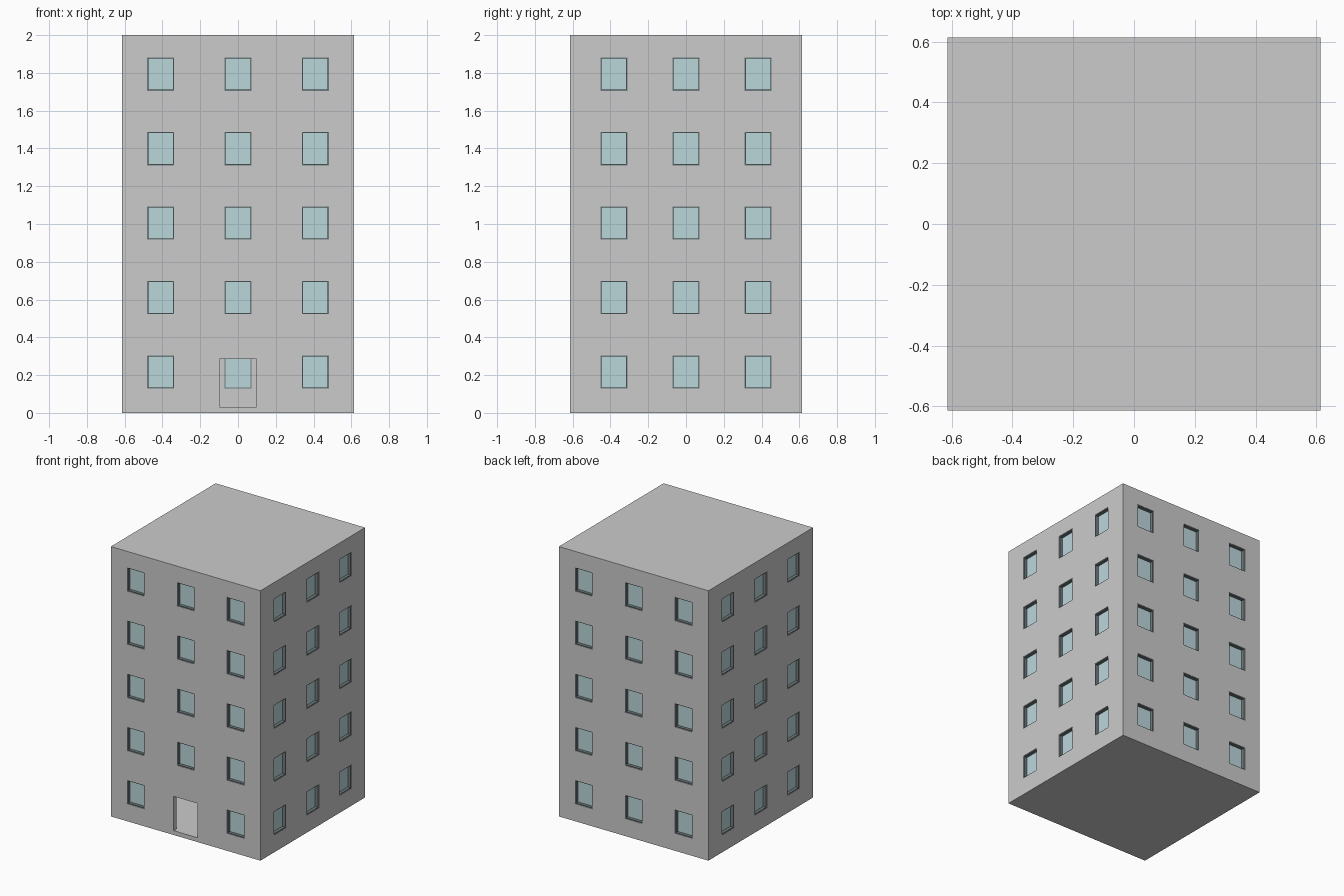
import bpy, bmesh
from mathutils import Matrix, Vector
from math import pi

if "Cube" in bpy.data.objects:
    bpy.data.objects.remove(bpy.data.objects["Cube"])

R = 0.613          # half width of the block
H = 2.0            # height
T = 0.032          # wall thickness
WIN_W, WIN_H = 0.142, 0.176
ROWS = [0.217 + 0.394 * i for i in range(5)]


def add_box(bm, lo, hi, turn=Matrix.Identity(4)):
    lo, hi = Vector(lo), Vector(hi)
    m = turn @ Matrix.Translation((lo + hi) / 2) @ Matrix.Diagonal((*(hi - lo), 1))
    return bmesh.ops.create_cube(bm, size=1, matrix=m)["verts"]


def make_object(name, bm, color=None):
    mesh = bpy.data.meshes.new(name)
    bm.to_mesh(mesh)
    bm.free()
    obj = bpy.data.objects.new(name, mesh)
    bpy.context.collection.objects.link(obj)
    if color:
        mat = bpy.data.materials.new(name + "_color")
        mat.diffuse_color = (*color, 1)
        mat.use_nodes = True
        mat.node_tree.nodes["Principled BSDF"].inputs["Base Color"].default_value = mat.diffuse_color
        mesh.materials.append(mat)
    return obj


# Hollow building shell: outer box plus inward-facing room
bm = bmesh.new()
add_box(bm, (-R, -R, 0), (R, R, H))
room = add_box(bm, (-R + T, -R + T, T), (R - T, R - T, H - T))
bmesh.ops.reverse_faces(bm, faces=list({f for v in room for f in v.link_faces}))
walls = make_object("building_walls", bm)

# Window openings, frames and panes on all four sides
cut, frame, glass = bmesh.new(), bmesh.new(), bmesh.new()
B = 0.006
for side in range(4):
    turn = Matrix.Rotation(side * pi / 2, 4, "Z")
    spacing = 0.41 if side % 2 == 0 else 0.382
    for col in (-1, 0, 1):
        for row, z in enumerate(ROWS):
            if side == 0 and col == 0 and row == 0:
                continue                        # the doorway goes here
            x0, x1 = col * spacing - WIN_W / 2, col * spacing + WIN_W / 2
            z0, z1 = z - WIN_H / 2, z + WIN_H / 2
            add_box(cut, (x0, -R - 0.02, z0), (x1, -R + T + 0.02, z1), turn)
            f, b = -R + 0.003, -R + T
            add_box(frame, (x0, f, z0), (x0 + B, b, z1), turn)
            add_box(frame, (x1 - B, f, z0), (x1, b, z1), turn)
            add_box(frame, (x0 + B, f, z0), (x1 - B, b, z0 + B), turn)
            add_box(frame, (x0 + B, f, z1 - B), (x1 - B, b, z1), turn)
            add_box(glass, (x0 + B, b - 0.006, z0 + B), (x1 - B, b, z1 - B), turn)

# Open doorway, level with the floor inside
add_box(cut, (-0.098, -R - 0.02, T), (0.098, -R + T + 0.02, 0.286))

cutter = make_object("opening_cutter", cut)
cutter.hide_render = True
cutter.hide_set(True)
make_object("window_frames", frame, (0.16, 0.2, 0.21))
make_object("window_panes", glass, (0.5, 0.68, 0.71))

mod = walls.modifiers.new("openings", "BOOLEAN")
mod.operation = "DIFFERENCE"
mod.solver = "EXACT"
mod.object = cutter
